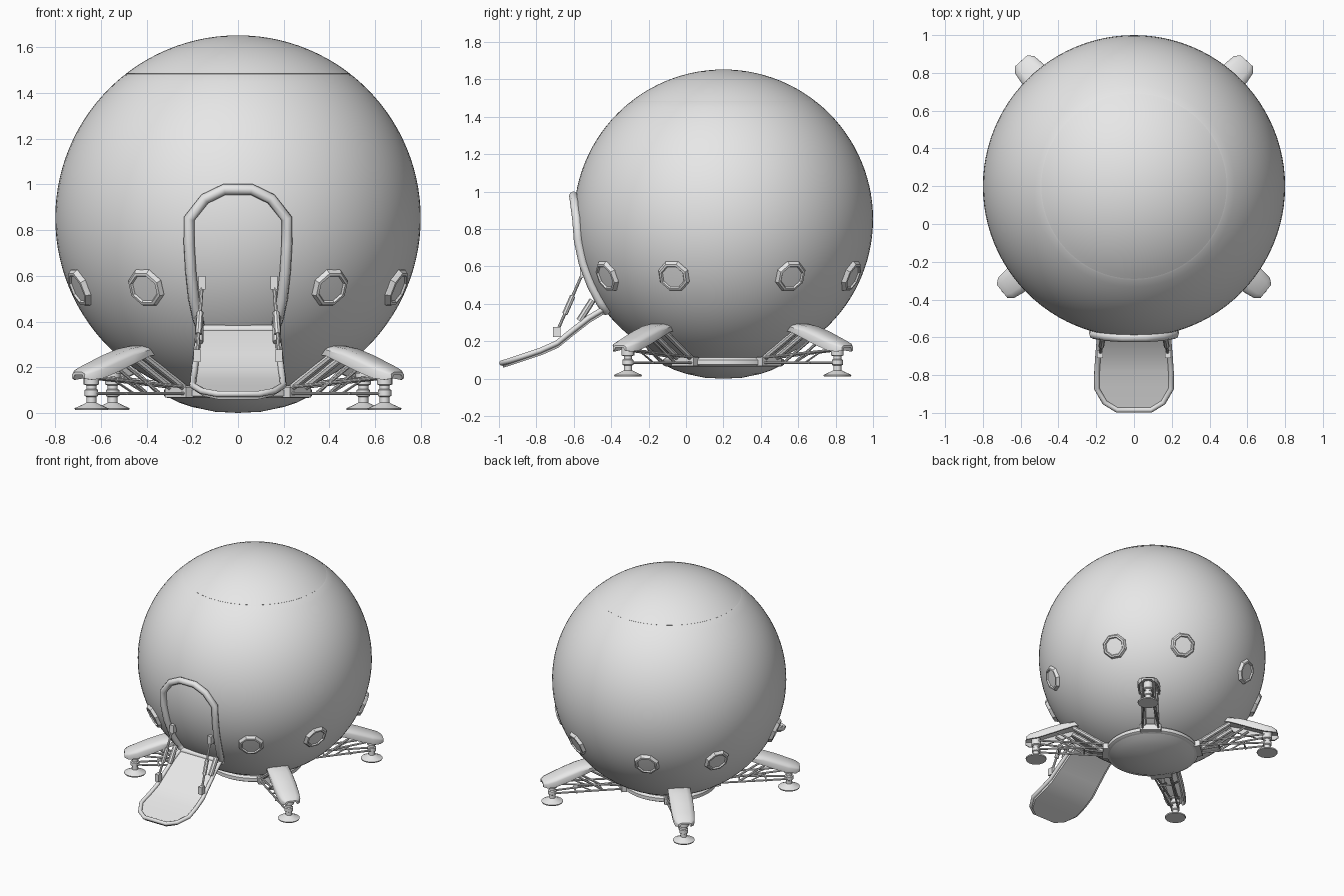
import bpy, bmesh, math
from mathutils import Vector, Matrix

if "Cube" in bpy.data.objects:
    bpy.data.objects.remove(bpy.data.objects["Cube"])

grey = bpy.data.materials.new("light_grey")
grey.use_nodes = True
GREY = (0.8, 0.8, 0.8, 1)
grey.diffuse_color = GREY
grey.node_tree.nodes["Principled BSDF"].inputs["Base Color"].default_value = GREY

R = 0.8
C = Vector((0, 0.2, 0.853))


def finish(name, bm, matrix=None, angle=35):
    bmesh.ops.remove_doubles(bm, verts=bm.verts, dist=1e-5)
    bmesh.ops.recalc_face_normals(bm, faces=bm.faces)
    me = bpy.data.meshes.new(name)
    bm.to_mesh(me)
    bm.free()
    me.shade_smooth()
    me.set_sharp_from_angle(angle=math.radians(angle))
    me.materials.append(grey)
    ob = bpy.data.objects.new(name, me)
    bpy.context.collection.objects.link(ob)
    if matrix:
        ob.matrix_world = matrix
    return ob


def loft(bm, rings, caps=True):
    """Skin a row of closed cross-sections."""
    rows = [[bm.verts.new(p) for p in ring] for ring in rings]
    n = len(rows[0])
    for a, b in zip(rows, rows[1:]):
        for i in range(n):
            j = (i + 1) % n
            bm.faces.new((a[i], a[j], b[j], b[i]))
    if caps:
        bm.faces.new(rows[0])
        bm.faces.new(rows[-1])


def lathe(bm, profile, segs, centre=(0, 0), phase=0.0):
    rings = []
    for r, z in profile:
        ring = []
        for i in range(segs):
            a = math.tau * i / segs + phase
            ring.append((centre[0] + r * math.cos(a), centre[1] + r * math.sin(a), z))
        rings.append(ring)
    loft(bm, rings, caps=False)


def rod(bm, a, b, radius, segs=8):
    a, b = Vector(a), Vector(b)
    d = b - a
    m = Matrix.Translation((a + b) / 2) @ d.to_track_quat('Z', 'Y').to_matrix().to_4x4()
    bmesh.ops.create_cone(bm, cap_ends=True, segments=segs, radius1=radius,
                          radius2=radius, depth=d.length, matrix=m)


def box(bm, centre, size):
    bmesh.ops.create_cube(bm, size=1, matrix=Matrix.Translation(centre) @ Matrix.Diagonal((*size, 1)))


def tube(name, points, depth, closed):
    cu = bpy.data.curves.new(name, 'CURVE')
    cu.dimensions = '3D'
    cu.bevel_depth = depth
    cu.bevel_resolution = 2
    cu.use_fill_caps = True
    sp = cu.splines.new('POLY')
    sp.points.add(len(points) - 1)
    for p, co in zip(sp.points, points):
        p.co = (*co, 1)
    sp.use_cyclic_u = closed
    sp.use_smooth = True
    cu.materials.append(grey)
    ob = bpy.data.objects.new(name, cu)
    bpy.context.collection.objects.link(ob)
    return ob


def on_hull(x, z, radius):
    return (x, C.y - math.sqrt(radius ** 2 - x ** 2 - (z - C.z) ** 2), z)


# Hull, with a fine seam around the top cap
bm = bmesh.new()
seam = math.acos(0.79)
profile = [(0, R)]
STEPS = 56
for i in range(1, STEPS):
    t = math.pi * i / STEPS
    if t > seam > math.pi * (i - 1) / STEPS:
        profile += [(R * math.sin(seam), R * math.cos(seam)),
                    ((R - 0.0015) * math.sin(seam), (R - 0.0015) * math.cos(seam))]
    profile.append((R * math.sin(t), R * math.cos(t)))
profile.append((0, -R))
lathe(bm, profile, 96)
finish("hull", bm, Matrix.Translation(C))

# Belly dish and the ring above it
bm = bmesh.new()
lathe(bm, [(0, 0), (0.1, 0.005), (0.2, 0.026), (0.26, 0.046), (0.3, 0.066), (0, 0.066)], 48)
finish("belly_dish", bm, Matrix.Translation((0, C.y, 0)))
bm = bmesh.new()
lathe(bm, [(0.25, 0.066), (0.31, 0.066), (0.325, 0.075), (0.325, 0.1),
           (0.31, 0.112), (0.25, 0.112), (0.25, 0.066)], 48)
finish("belly_ring", bm, Matrix.Translation((0, C.y, 0)))

# Octagonal portholes
for side, sx in (("left", 1), ("right", -1)):
    for k, deg in enumerate((33, 69, 119, 157)):
        a = math.radians(deg)
        dz = -0.305
        rr = math.sqrt(R * R - dz * dz)
        n = Vector((sx * rr * math.sin(a), -rr * math.cos(a), dz))
        bm = bmesh.new()
        lathe(bm, [(0, 0.012), (0.062, 0.01), (0.068, 0.019), (0.08, 0.017),
                   (0.09, 0), (0.09, -0.02)], 8, phase=math.pi / 8)
        m = Matrix.Translation(C + n) @ n.to_track_quat('Z', 'Y').to_matrix().to_4x4()
        finish(f"porthole_{side}_{k + 1}", bm, m, 25)

# Landing legs
FOOT = 0.82
for name, deg in (("front_left", -38.5), ("back_left", 48),
                  ("back_right", 132), ("front_right", 218.5)):
    m = Matrix.Translation((0, C.y, 0)) @ Matrix.Rotation(math.radians(deg), 4, 'Z')
    # Arched fairing, hollow underneath
    bm = bmesh.new()
    rings = []
    for x, top, low, w in ((0.46, 0.29, 0.26, 0.072), (0.55, 0.296, 0.25, 0.078),
                           (0.64, 0.28, 0.215, 0.08), (0.73, 0.25, 0.18, 0.08),
                           (0.81, 0.218, 0.152, 0.076), (0.865, 0.197, 0.145, 0.068),
                           (0.893, 0.178, 0.15, 0.045)):
        mid = low + (top - low) * 0.6
        inner = low + (top - low) * 0.55
        half = [(w * 0.55, top), (w * 0.9, mid + (top - mid) * 0.5), (w, mid),
                (w * 0.95, low), (w * 0.8, low), (w * 0.6, inner)]
        ring = half + [(-y, z) for y, z in reversed(half)]
        rings.append([(x, y, z) for y, z in ring])
    loft(bm, rings)
    finish("leg_fairing_" + name, bm, m, 40)
    # Foot pad and post
    bm = bmesh.new()
    lathe(bm, [(0, 0.012), (0.072, 0.012), (0.075, 0.02), (0.035, 0.038), (0.022, 0.045),
               (0.022, 0.07), (0.03, 0.075), (0.03, 0.1), (0.022, 0.105), (0.022, 0.12),
               (0.034, 0.125), (0.034, 0.175), (0, 0.175)], 16, (FOOT, 0))
    finish("foot_" + name, bm, m)
    # Truss rods back to the ring
    bm = bmesh.new()
    for s in (-1, 1):
        rod(bm, (0.3, s * 0.06, 0.085), (FOOT, s * 0.022, 0.085), 0.007)
        rod(bm, (0.3, s * 0.06, 0.11), (FOOT, s * 0.022, 0.155), 0.007)
        rod(bm, (0.32, s * 0.045, 0.1), (0.56, s * 0.045, 0.25), 0.016)
        rod(bm, (0.48, s * 0.045, 0.09), (0.68, s * 0.04, 0.22), 0.008)
        rod(bm, (0.55, s * 0.04, 0.085), (0.66, s * 0.035, 0.14), 0.005)
    for x in (0.48, 0.66):
        rod(bm, (x, -0.05, 0.085), (x, 0.05, 0.085), 0.006)
    box(bm, (0.325, 0, 0.09), (0.05, 0.15, 0.045))
    finish("leg_truss_" + name, bm, m)

# Doorway surround
half = [(0.06, 0.978), (0.145, 0.937), (0.214, 0.85), (0.214, 0.74),
        (0.207, 0.62), (0.194, 0.5), (0.175, 0.41), (0.16, 0.36)]
outline = half + [(-x, z) for x, z in reversed(half)]
tube("door_frame", [on_hull(x, z, R + 0.013) for x, z in outline], 0.024, True)

# Ramp with a raised lip
stations = [(-0.42, 0.385, 0.165), (-0.52, 0.325, 0.175), (-0.61, 0.255, 0.183),
            (-0.69, 0.19, 0.19), (-0.78, 0.15, 0.196), (-0.87, 0.12, 0.198),
            (-0.945, 0.095, 0.155), (-0.985, 0.083, 0.09)]
bm = bmesh.new()
loft(bm, [[(-w, y, z), (w, y, z), (w * 0.95, y + 0.008, z - 0.024),
           (-w * 0.95, y + 0.008, z - 0.024)] for y, z, w in stations])
finish("ramp", bm)
edge = [(w, y, z) for y, z, w in stations]
tube("ramp_lip", edge + [(-x, y, z) for x, y, z in reversed(edge)], 0.0145, False)

# Ramp hinge bar and hydraulic arms
bm = bmesh.new()
rod(bm, (-0.17, -0.44, 0.365), (0.17, -0.44, 0.365), 0.02, 12)
finish("ramp_hinge", bm)
for side, s in (("left", 1), ("right", -1)):
    top = Vector((s * 0.157, -0.55, 0.57))
    low = Vector((s * 0.18, -0.69, 0.25))
    bm = bmesh.new()
    rod(bm, top, low, 0.008)
    rod(bm, top.lerp(low, 0.4), top.lerp(low, 0.7), 0.015)
    box(bm, top, (0.03, 0.035, 0.06))
    box(bm, low, (0.03, 0.04, 0.055))
    rod(bm, (s * 0.17, -0.5, 0.42), (s * 0.17, -0.57, 0.31), 0.018)
    finish("ramp_arm_" + side, bm)
